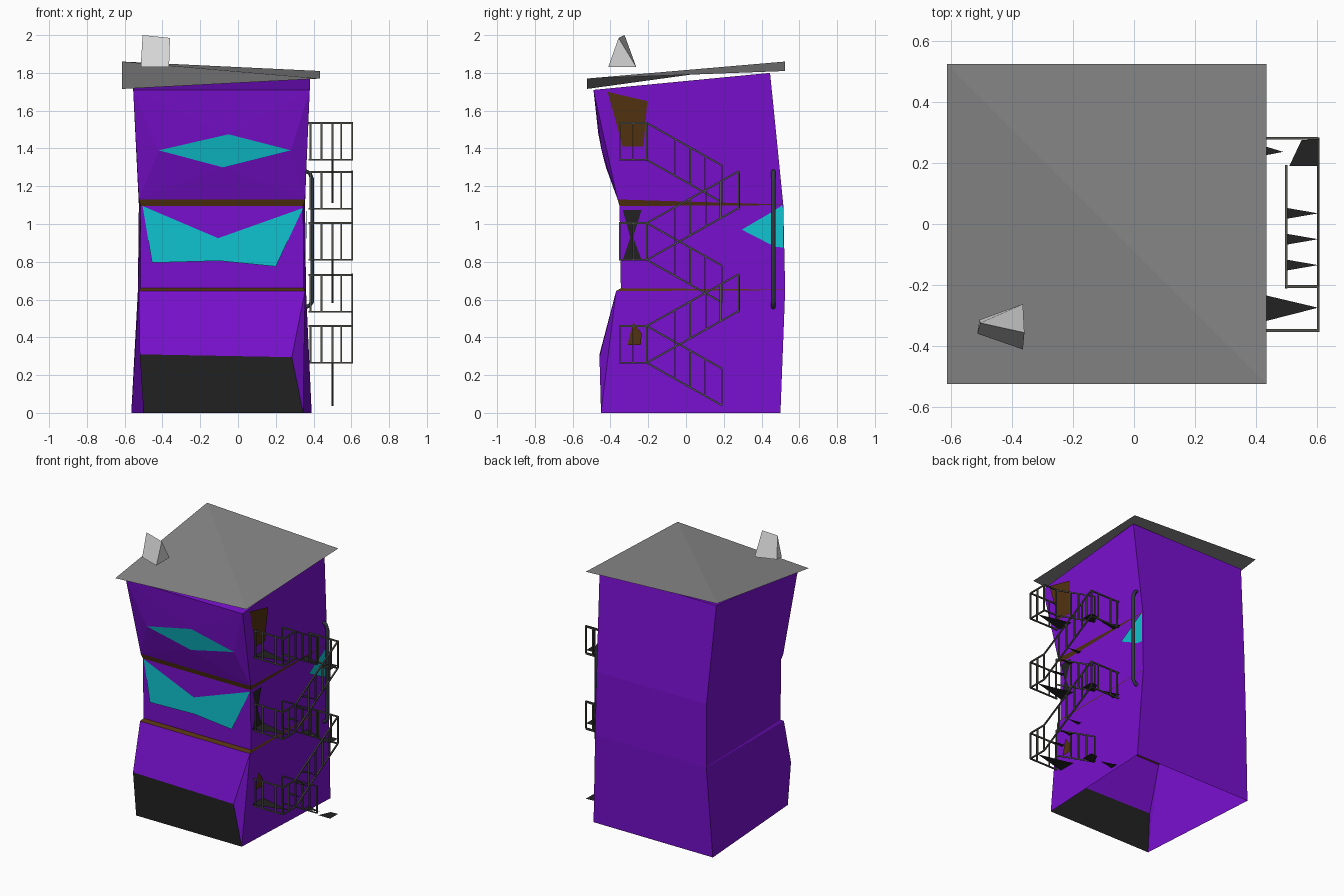
import bpy, bmesh
from mathutils import Vector

if "Cube" in bpy.data.objects:
    bpy.data.objects.remove(bpy.data.objects["Cube"])


def material(name, rgb):
    m = bpy.data.materials.new(name)
    m.diffuse_color = (*rgb, 1)
    m.use_nodes = True
    m.node_tree.nodes["Principled BSDF"].inputs["Base Color"].default_value = m.diffuse_color
    return m


PURPLE = material("purple_wall", (0.19, 0.005, 0.62))
CYAN = material("cyan_glass", (0.005, 0.55, 0.63))
BROWN = material("brown_wood", (0.085, 0.032, 0.005))
BLACK = material("black_panel", (0.016, 0.016, 0.016))
ROOF = material("roof_grey", (0.25, 0.25, 0.25))
LIGHT = material("light_grey", (0.68, 0.68, 0.68))
RAIL = material("rail_grey", (0.085, 0.085, 0.075))
PIPE = material("slate_pipe", (0.03, 0.04, 0.055))


def finish(bm, name, mats, recalc=True):
    if recalc:
        bmesh.ops.recalc_face_normals(bm, faces=bm.faces[:])
    me = bpy.data.meshes.new(name)
    bm.to_mesh(me)
    bm.free()
    for m in mats:
        me.materials.append(m)
    ob = bpy.data.objects.new(name, me)
    bpy.context.collection.objects.link(ob)
    return ob


def polygon_object(name, polys, mat):
    bm = bmesh.new()
    for p in polys:
        bm.faces.new([bm.verts.new(c) for c in p])
    return finish(bm, name, [mat], False)


# --- tower body: levels of (front z, back z, front left x, front right x,
#     front y, back left x, back right x, back y)
LEVELS = [
    (0.00, 0.00, -0.50, 0.345, -0.45, -0.565, 0.39, 0.50),
    (0.645, 0.65, -0.525, 0.355, -0.37, -0.53, 0.36, 0.525),
    (0.66, 0.653, -0.515, 0.347, -0.345, -0.53, 0.36, 0.525),
    (1.095, 1.10, -0.515, 0.345, -0.352, -0.525, 0.355, 0.515),
    (1.13, 1.103, -0.525, 0.355, -0.362, -0.525, 0.355, 0.515),
    (1.71, 1.80, -0.555, 0.38, -0.49, -0.555, 0.38, 0.445),
]
bm = bmesh.new()
rings = []
for zf, zb, fl, fr, fy, bl, br, by in LEVELS:
    rings.append([bm.verts.new(c) for c in
                  ((fl, fy, zf), (fr, fy, zf), (br, by, zb), (bl, by, zb))])


def face(mat, *vs):
    bm.faces.new(vs).material_index = mat


for i in range(5):
    a, b = rings[i], rings[i + 1]
    ledge = 2 if i in (1, 3) else 0
    for k in range(4):
        n = (k + 1) % 4
        if k == 0 and i in (0, 4):
            continue                       # detailed fronts made below
        face(ledge if k < 2 else 0, a[k], a[n], b[n], b[k])
face(0, *rings[5])
# ground floor shop front, bulging forward
a, b = rings[0], rings[1]
pl = bm.verts.new((-0.52, -0.458, 0.31))
pr = bm.verts.new((0.285, -0.458, 0.295))
face(3, a[0], a[1], pr, pl)
face(0, pl, pr, b[1], b[0])
face(0, a[1], b[1], pr)
face(0, a[0], pl, b[0])
# top floor front with diamond window, bulging forward
a, b = rings[4], rings[5]
wl, wt, wr, wb = [bm.verts.new(c) for c in (
    (-0.42, -0.447, 1.39), (-0.05, -0.464, 1.475),
    (0.28, -0.447, 1.39), (-0.08, -0.424, 1.30))]
face(1, wl, wb, wr, wt)
for tri in ((b[0], wl, wt), (b[0], wt, b[1]), (b[1], wt, wr), (b[0], a[0], wl),
            (b[1], wr, a[1]), (a[0], wb, wl), (a[0], a[1], wb), (a[1], wr, wb)):
    face(0, *tri)
finish(bm, "tower_body", [PURPLE, CYAN, BROWN, BLACK])


# --- plates lying on the right wall
def wall_x(y, z):
    for lo, hi in zip(LEVELS, LEVELS[1:]):
        if z <= hi[0] or hi is LEVELS[-1]:
            t = (z - lo[0]) / (hi[0] - lo[0])
            fx, fy, bx, by = [lo[j] + (hi[j] - lo[j]) * t for j in (3, 4, 6, 7)]
            return fx + (bx - fx) * (y - fy) / (by - fy)


def wall_plate(name, yz, mat):
    return polygon_object(name, [[(wall_x(y, z) + 0.006, y, z) for y, z in yz]], mat)


wall_plate("top_door", [(-0.415, 1.70), (-0.335, 1.41), (-0.225, 1.41), (-0.205, 1.65)], BROWN)
wall_plate("middle_door", [(-0.335, 0.81), (-0.235, 0.81), (-0.28, 0.93), (-0.235, 1.075),
                           (-0.335, 1.075), (-0.295, 0.93)], BLACK)
wall_plate("lower_door", [(-0.31, 0.36), (-0.24, 0.36), (-0.235, 0.42), (-0.28, 0.48)], BROWN)
wall_plate("side_window", [(0.295, 0.97), (0.47, 0.88), (0.515, 0.875), (0.512, 1.10),
                           (0.44, 1.055)], CYAN)
# middle front window
polygon_object("middle_window", [[(x, -0.357, z) for x, z in (
    (-0.505, 1.095), (-0.455, 0.795), (-0.10, 0.805), (0.20, 0.775),
    (0.345, 1.085), (-0.105, 0.925))]], CYAN)

# --- twisted roof sheet, folded along its diagonal
bm = bmesh.new()
fl, fr, br, bl = [bm.verts.new(c) for c in (
    (-0.615, -0.525, 1.715), (0.435, -0.525, 1.77),
    (0.435, 0.525, 1.81), (-0.615, 0.525, 1.86))]
bm.faces.new((fl, fr, bl))
bm.faces.new((fr, br, bl))
finish(bm, "roof", [ROOF], False)

# --- wedge chimney
bm = bmesh.new()
c = [bm.verts.new(p) for p in (
    (-0.515, -0.36, 1.83), (-0.365, -0.412, 1.83), (-0.365, -0.263, 1.83),
    (-0.508, -0.315, 1.83), (-0.505, -0.325, 2.0), (-0.36, -0.357, 1.985))]
for f in ((0, 1, 5, 4), (1, 2, 5), (2, 3, 4, 5), (3, 0, 4), (3, 2, 1, 0)):
    bm.faces.new([c[i] for i in f])
finish(bm, "chimney", [LIGHT])

# --- drain pipe on the right wall
cu = bpy.data.curves.new("drain_pipe", 'CURVE')
cu.dimensions = '3D'
cu.bevel_depth = 0.012
cu.bevel_resolution = 1
cu.use_fill_caps = True
sp = cu.splines.new('POLY')
path = [(0.36, 1.278), (0.38, 1.27), (0.393, 1.235), (0.393, 0.59), (0.38, 0.57), (0.36, 0.56)]
sp.points.add(len(path) - 1)
for pt, (x, z) in zip(sp.points, path):
    pt.co = (x, 0.462, z, 1)
cu.materials.append(PIPE)
bpy.context.collection.objects.link(bpy.data.objects.new("drain_pipe", cu))

# --- fire escape railings
rails = bmesh.new()


def bar(p, q, r=0.0045):
    p, q = Vector(p), Vector(q)
    d = (q - p).normalized()
    u = d.cross(Vector((0, 1, 0)) if abs(d.x) > 0.9 else Vector((1, 0, 0))).normalized() * r
    w = d.cross(u)
    ends = [[rails.verts.new(e + s * u + t * w) for s, t in
             ((1, 1), (-1, 1), (-1, -1), (1, -1))] for e in (p, q)]
    for i in range(4):
        j = (i + 1) % 4
        rails.faces.new((ends[0][i], ends[0][j], ends[1][j], ends[1][i]))
    rails.faces.new(ends[0])
    rails.faces.new(ends[1])


def railing(p, q, posts, h=0.195):
    p, q, up = Vector(p), Vector(q), Vector((0, 0, h))
    bar(p, q)
    bar(p + up, q + up)
    for t in posts:
        m = p.lerp(q, t)
        bar(m, m + up)


IN, MID, OUT = 0.372, 0.50, 0.605
treads = []
for z in (0.265, 0.81, 1.34):
    # front platform
    railing((IN, -0.35, z), (OUT, -0.35, z), (0.05, 0.3, 0.75, 1))
    railing((OUT, -0.35, z), (OUT, -0.208, z), (0.5, 1))
    treads.append([(0.35, -0.215, z), (0.35, -0.34, z), (OUT, -0.275, z)])
    # inner flight going down to the back
    railing((MID, -0.208, z), (MID, 0.19, z - 0.225), (0, 0.38, 0.58, 0.78, 1))
    # back landing
    low = z - 0.237
    treads.append([(0.35, 0.21, low), (0.49, 0.237, low), (0.35, 0.28, low)])
    treads.append([(0.51, 0.19, low), (OUT, 0.19, low), (OUT, 0.28, low), (0.55, 0.275, low)])
    if z < 1.3:
        # outer flight going up to the back, with steps
        railing((OUT, -0.208, z), (OUT, 0.28, z + 0.275), (0.31, 0.47, 0.64, 0.8, 1))
        railing((IN, 0.282, z + 0.27), (OUT, 0.282, z + 0.27), (0.05, 0.3, 0.75))
        for y in (-0.135, -0.05, 0.035):
            s = z + (y + 0.208) * 0.563
            treads.append([(MID, y - 0.018, s), (OUT, y, s), (MID, y + 0.018, s)])
bar((MID, -0.205, 1.535), (OUT, -0.205, 1.535))
bar((MID, -0.205, 1.34), (OUT, -0.205, 1.34))
finish(rails, "fire_escape_railings", [RAIL])

# --- fire escape platforms and steps
polygon_object("fire_escape_treads", treads, BLACK)
